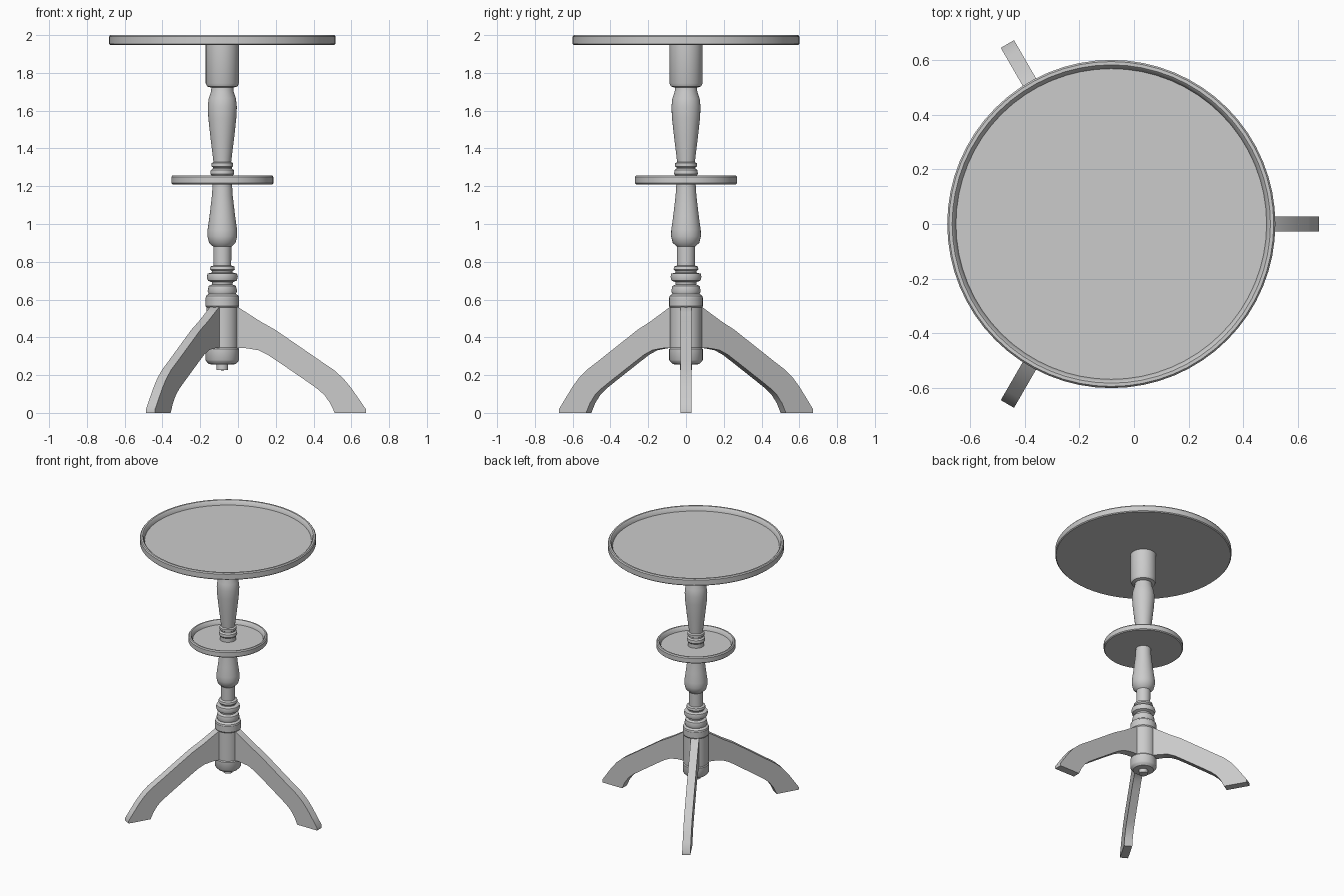
import bpy, bmesh, math
from mathutils import Matrix, Vector

AXIS = Vector((-0.083, 0, 0))  # the column's centre line


def finish(name, bm, angle=35):
    bmesh.ops.remove_doubles(bm, verts=bm.verts, dist=1e-5)
    bmesh.ops.recalc_face_normals(bm, faces=bm.faces)
    me = bpy.data.meshes.new(name)
    bm.to_mesh(me)
    bm.free()
    ob = bpy.data.objects.new(name, me)
    bpy.context.collection.objects.link(ob)
    ob.location = AXIS
    bpy.ops.object.select_all(action='DESELECT')
    ob.select_set(True)
    bpy.context.view_layer.objects.active = ob
    bpy.ops.object.shade_smooth_by_angle(angle=math.radians(angle))
    return ob


def lathe(name, profile, sides=32):
    """Turn a (radius, z) profile around the column axis."""
    bm = bmesh.new()
    vs = [bm.verts.new((r, 0, z)) for r, z in profile]
    es = [bm.edges.new(p) for p in zip(vs, vs[1:])]
    bmesh.ops.spin(bm, geom=vs + es, cent=(0, 0, 0), axis=(0, 0, 1),
                   angle=2 * math.pi, steps=sides, use_merge=True)
    return finish(name, bm)


def dish(name, radius, bottom, top, floor, lip):
    """Round tray with a raised rim."""
    return lathe(name, [
        (0, bottom), (radius - 0.006, bottom), (radius, bottom + 0.006),
        (radius, top - 0.008), (radius - 0.006, top), (radius - lip, top),
        (radius - lip - 0.008, top - 0.008), (radius - lip - 0.014, floor),
        (0, floor)], 64)


# Round top and small lower tray
dish("table_top", 0.60, 1.948, 2.0, 1.968, 0.018)
dish("lower_tray", 0.27, 1.21, 1.257, 1.226, 0.016)

# Block under the top and upper baluster
lathe("upper_column", [
    (0, 1.95), (0.088, 1.95), (0.088, 1.745), (0.08, 1.728), (0.058, 1.722),
    (0.06, 1.70), (0.072, 1.665), (0.077, 1.62), (0.074, 1.56), (0.063, 1.46),
    (0.052, 1.37), (0.047, 1.328), (0.057, 1.322), (0.057, 1.305),
    (0.05, 1.30), (0.05, 1.293), (0.061, 1.285), (0.063, 1.265),
    (0.055, 1.255), (0.055, 1.22), (0, 1.22)])

# Lower baluster with turned rings
lathe("lower_column", [
    (0, 1.215), (0.051, 1.215), (0.055, 1.15), (0.068, 1.04), (0.078, 0.97),
    (0.079, 0.935), (0.07, 0.90), (0.048, 0.88), (0.047, 0.78), (0.063, 0.775),
    (0.066, 0.76), (0.055, 0.75), (0.055, 0.743), (0.078, 0.737),
    (0.082, 0.72), (0.076, 0.70), (0.056, 0.692), (0.054, 0.68),
    (0.072, 0.672), (0.078, 0.645), (0.072, 0.63), (0.086, 0.62),
    (0.088, 0.61), (0, 0.61)])

# Hub that carries the legs, with foot rings and a small peg
lathe("leg_hub", [
    (0, 0.62), (0.08, 0.62), (0.089, 0.61), (0.089, 0.565), (0.084, 0.558),
    (0.084, 0.345), (0.089, 0.338), (0.089, 0.28), (0.082, 0.27),
    (0.07, 0.258), (0.031, 0.255), (0.031, 0.228), (0, 0.225)])

# Three curved legs: distance from the axis with upper and lower heights
LEG = [(0.06, 0.565), (0.083, 0.56), (0.13, 0.53), (0.20, 0.485), (0.28, 0.44),
       (0.36, 0.385), (0.44, 0.33), (0.52, 0.275), (0.59, 0.228), (0.64, 0.183),
       (0.68, 0.135), (0.72, 0.078), (0.76, 0.02), (0.76, 0.0),
       (0.595, 0.0), (0.572, 0.05), (0.54, 0.095), (0.50, 0.13), (0.44, 0.172),
       (0.37, 0.22), (0.30, 0.268), (0.24, 0.308), (0.19, 0.332), (0.13, 0.342),
       (0.06, 0.345)]
for i, name in enumerate(("right_leg", "back_left_leg", "front_left_leg")):
    bm = bmesh.new()
    face = bm.faces.new([bm.verts.new((r, -0.028, z)) for r, z in LEG])
    side = bmesh.ops.extrude_face_region(bm, geom=[face], use_keep_orig=True)
    bmesh.ops.translate(bm, vec=(0, 0.056, 0),
                        verts=[g for g in side["geom"] if isinstance(g, bmesh.types.BMVert)])
    bmesh.ops.rotate(bm, verts=bm.verts, cent=(0, 0, 0),
                     matrix=Matrix.Rotation(i * math.tau / 3, 3, 'Z'))
    finish(name, bm)
